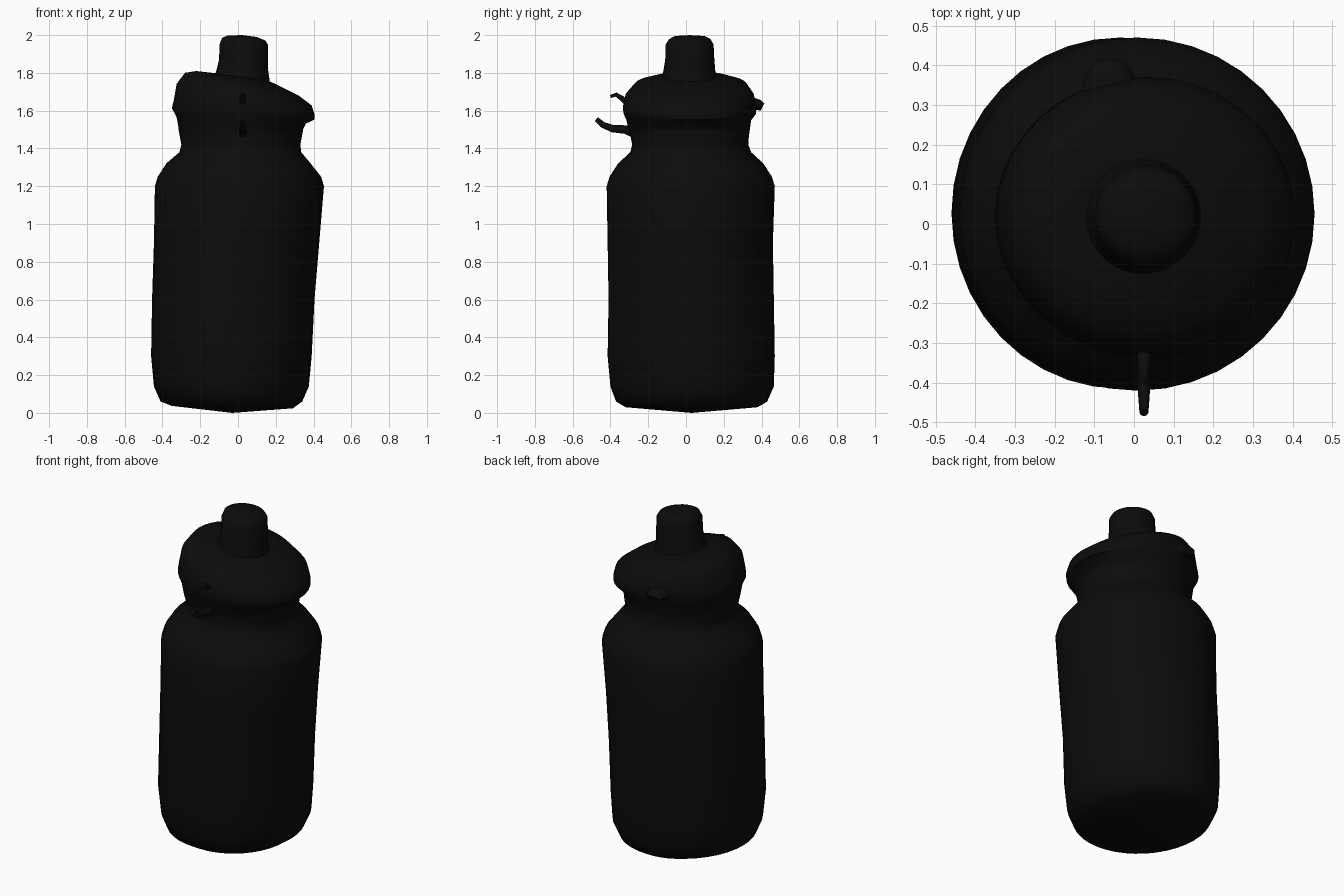
import bpy
import bmesh
import math
from mathutils import Vector

default_cube = bpy.data.objects.get("Cube")
if default_cube:
    bpy.data.objects.remove(default_cube, do_unlink=True)

SEGMENTS = 40

# One matte black material for the whole bottle
black = bpy.data.materials.new("black plastic")
black.use_nodes = True
black.diffuse_color = (0.0035, 0.0035, 0.0035, 1)
shader = black.node_tree.nodes["Principled BSDF"]
shader.inputs["Base Color"].default_value = black.diffuse_color
shader.inputs["Roughness"].default_value = 0.8


def finish(name, bm):
    """Turn a bmesh into a smooth shaded object in the scene."""
    bmesh.ops.recalc_face_normals(bm, faces=bm.faces)
    mesh = bpy.data.meshes.new(name)
    bm.to_mesh(mesh)
    bm.free()
    mesh.materials.append(black)
    obj = bpy.data.objects.new(name, mesh)
    bpy.context.collection.objects.link(obj)
    bpy.ops.object.select_all(action="DESELECT")
    obj.select_set(True)
    bpy.context.view_layer.objects.active = obj
    bpy.ops.object.shade_smooth_by_angle(angle=math.radians(60))
    return obj


def bridge(bm, lower, upper):
    count = len(lower)
    for i in range(count):
        j = (i + 1) % count
        bm.faces.new((lower[i], lower[j], upper[j], upper[i]))


def fan(bm, ring, height):
    """Close a ring with a slightly raised or sunken centre point."""
    centre = sum((v.co for v in ring), Vector()) / len(ring)
    centre.z = height
    tip = bm.verts.new(centre)
    for i, vert in enumerate(ring):
        bm.faces.new((vert, ring[(i + 1) % len(ring)], tip))


def loft(name, rows, bottom, top):
    """Skin oval rings given as height, left, right, front, back, tilt."""
    bm = bmesh.new()
    rings = []
    for z, x_min, x_max, y_min, y_max, tilt in rows:
        ring = []
        for i in range(SEGMENTS):
            angle = math.tau * i / SEGMENTS
            x = (x_min + x_max + (x_max - x_min) * math.cos(angle)) / 2
            y = (y_min + y_max + (y_max - y_min) * math.sin(angle)) / 2
            ring.append(bm.verts.new((x, y, z + tilt * x)))
        rings.append(ring)
    for lower, upper in zip(rings, rings[1:]):
        bridge(bm, lower, upper)
    fan(bm, rings[0], bottom)
    fan(bm, rings[-1], top)
    return finish(name, bm)


def tab(name, path, x, width, thickness):
    """Sweep an oval section along a path of (y, z), tapering to the tip."""
    bm = bmesh.new()
    rings = []
    points = [Vector((x, y, z)) for y, z in path]
    for k, point in enumerate(points):
        ahead = points[min(k + 1, len(points) - 1)]
        along = (ahead - points[max(k - 1, 0)]).normalized()
        side = Vector((1, 0, 0))
        normal = along.cross(side)
        taper = 1 - 0.5 * k / (len(points) - 1)
        ring = []
        for i in range(10):
            angle = math.tau * i / 10
            offset = side * width * math.cos(angle)
            offset += normal * thickness * math.sin(angle)
            ring.append(bm.verts.new(point + offset * taper / 2))
        rings.append(ring)
    for lower, upper in zip(rings, rings[1:]):
        bridge(bm, lower, upper)
    bm.faces.new(rings[0])
    bm.faces.new(rings[-1])
    return finish(name, bm)


# Squeezable body with rounded base, sloping shoulder and narrow neck
loft("bottle_body", [
    (.03, -.35, .29, -.32, .38, -.02),
    (.06, -.41, .34, -.37, .43, 0),
    (.14, -.445, .375, -.4, .465, 0),
    (.3, -.46, .39, -.415, .47, 0),
    (.6, -.455, .405, -.41, .465, 0),
    (.9, -.445, .43, -.415, .46, 0),
    (1.2, -.44, .455, -.42, .47, 0),
    (1.25, -.425, .44, -.405, .455, 0),
    (1.32, -.38, .385, -.36, .41, 0),
    (1.38, -.31, .335, -.295, .345, 0),
    (1.42, -.3, .33, -.285, .33, 0),
    (1.5, -.315, .345, -.3, .335, 0),
], 0, 1.5)

# Cap with a flared rim and a top that slopes to one side
loft("screw_cap", [
    (1.48, -.31, .335, -.3, .335, 0),
    (1.55, -.325, .36, -.315, .345, -.05),
    (1.585, -.35, .405, -.33, .37, -.08),
    (1.62, -.34, .405, -.335, .37, -.1),
    (1.69, -.325, .39, -.32, .36, -.16),
    (1.745, -.28, .32, -.27, .32, -.2),
    (1.77, -.22, .22, -.18, .24, -.18),
    (1.78, -.13, .17, -.13, .17, -.15),
], 1.5, 1.78)

# Drinking spout
loft("spout", [
    (1.74, -.14, .17, -.13, .17, 0),
    (1.81, -.115, .16, -.12, .155, 0),
    (1.87, -.1, .16, -.11, .15, 0),
    (1.95, -.098, .158, -.108, .146, 0),
    (1.98, -.085, .145, -.09, .13, -.06),
    (1.995, -.055, .1, -.06, .1, -.05),
], 1.75, 2)

# Small hook and lip on the front of the cap
tab("front_hook", [(-.27, 1.48), (-.32, 1.5), (-.39, 1.505),
                   (-.44, 1.525), (-.475, 1.555)], .025, .045, .055)
tab("front_lip", [(-.3, 1.63), (-.34, 1.665), (-.37, 1.685),
                  (-.4, 1.675)], .025, .04, .035)

# Blunt thumb lip on the back of the rim
tab("back_lip", [(.3, 1.62), (.36, 1.635), (.385, 1.63),
                 (.405, 1.62)], -.06, .16, .09)
